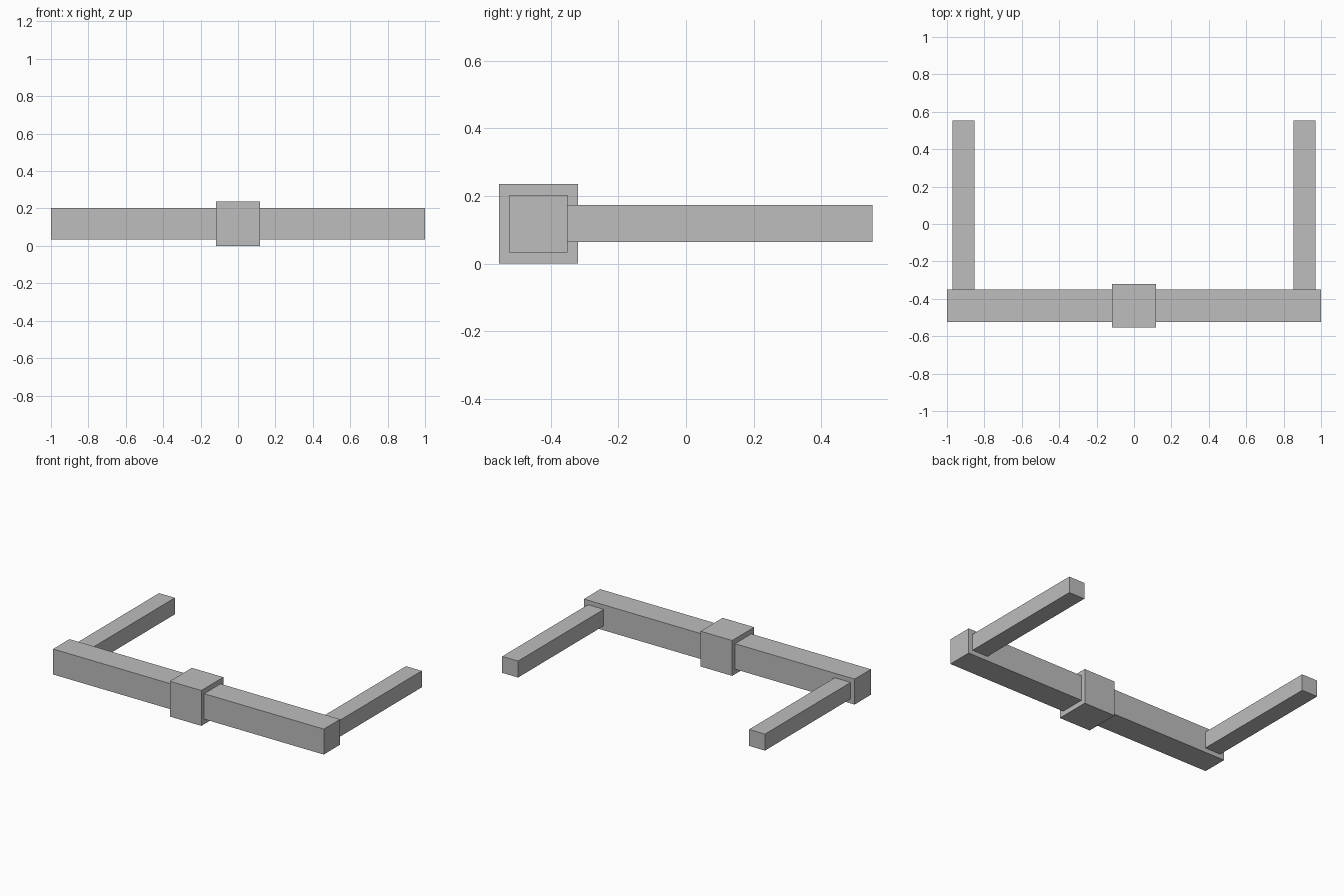
import bpy

# Remove the default cube
default = bpy.data.objects.get("Cube")
if default:
    bpy.data.objects.remove(default, do_unlink=True)

# Single flat grey
grey = bpy.data.materials.new("plain_grey")
grey.use_nodes = True
colour = (0.51, 0.51, 0.51, 1)
grey.diffuse_color = colour
grey.node_tree.nodes["Principled BSDF"].inputs["Base Color"].default_value = colour


def box(name, centre, size):
    bpy.ops.mesh.primitive_cube_add(size=1, location=centre)
    obj = bpy.context.object
    obj.name = name
    obj.scale = size
    bpy.ops.object.transform_apply(location=False, rotation=False, scale=True)
    obj.data.materials.append(grey)
    return obj


BAR_Y, MID_Z = -0.437, 0.118

# Crossbar with a thicker block around its middle
box("crossbar", (0, BAR_Y, MID_Z), (2, 0.172, 0.17))
box("centre_block", (0, BAR_Y, MID_Z), (0.233, 0.233, 0.236))

# Arms reaching back from the rear face of the crossbar
arm_front, arm_back = BAR_Y + 0.086, 0.553
for side, x in (("left", 0.912), ("right", -0.912)):
    box(side + "_arm", (x, (arm_front + arm_back) / 2, MID_Z),
        (0.117, arm_back - arm_front, 0.11))
